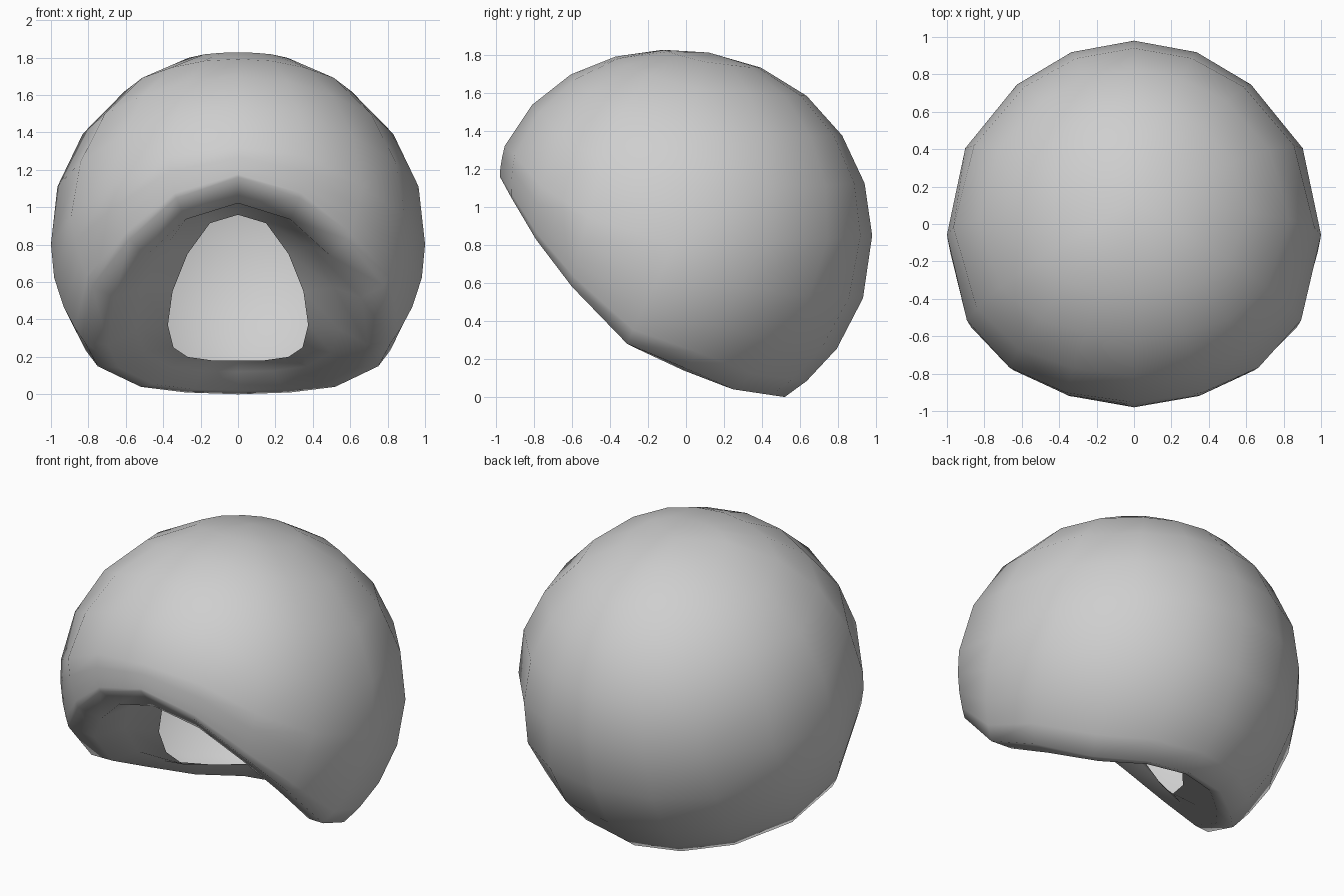
import bpy, bmesh
from mathutils import Vector

if "Cube" in bpy.data.objects:
    bpy.data.objects.remove(bpy.data.objects["Cube"])

CENTRE = Vector((0, 0, 0.85))
POLE = Vector((0, 0.12, 0.99)).normalized()
BULGE = Vector((0, -0.8, 0.6))

# right halves of the rim, inner opening and widest band, front to back
rim = [(0, -.98, 1.16), (.33, -.92, 1.05), (.58, -.79, .83), (.78, -.60, .58), (.82, -.31, .28),
       (.75, 0, .15), (.52, .25, .04), (.28, .45, .01), (0, .52, 0)]
hole = [(0, -.55, .96), (.15, -.49, .915), (.27, -.38, .75), (.35, -.30, .55), (.375, -.19, .37),
        (.345, -.06, .25), (.27, .12, .20), (.13, .28, .18), (0, .33, .18)]
band = [(0, -.95, 1.33), (.36, -.90, 1.28), (.66, -.77, 1.12), (.89, -.52, .95), (1, -.06, .80),
        (.90, .41, .82), (.62, .75, .83), (.33, .92, .85), (0, .98, .85)]


def full_ring(half):
    """Mirror a half outline across x = 0 into a closed ring."""
    pts = [Vector(p) for p in half]
    return pts + [Vector((-p.x, p.y, p.z)) for p in pts[-2:0:-1]]


def dome(d):
    """Offset from the centre to the rounded dome, fuller at the upper front."""
    r = 1 + 0.085 * max(0, d.dot(BULGE)) ** 4
    return Vector((d.x, d.y * .985, d.z * .965)) * r


def between(a, b, t):
    """Offset on the dome between offsets a and b, keeping their heights above it."""
    da, db = a.normalized(), b.normalized()
    ka, kb = a.length / dome(da).length, b.length / dome(db).length
    return dome(da.slerp(db, t)) * (ka + (kb - ka) * t)


rim_pts, hole_pts, band_pts = full_ring(rim), full_ring(hole), full_ring(band)
apex = dome(POLE)

# rings: opening, underside, rounded lip, rim, then the dome up to its pole
rings = [hole_pts]
rings.append([h.lerp(r, .38) + Vector((0, 0, .01)) for h, r in zip(hole_pts, rim_pts)])
rings.append([h.lerp(r, .72) - Vector((0, 0, .03 + .045 * r.z)) for h, r in zip(hole_pts, rim_pts)])
rings.append(rim_pts)
for t in (.13, .36, .66, 1):
    rings.append([CENTRE + between(r - CENTRE, b - CENTRE, t) for r, b in zip(rim_pts, band_pts)])
for t in (.2, .4, .6, .8):
    rings.append([CENTRE + between(b - CENTRE, apex, t) for b in band_pts])

bm = bmesh.new()
rows = [[bm.verts.new(p) for p in ring] for ring in rings]
n = len(rim_pts)
for low, high in zip(rows, rows[1:]):
    for i in range(n):
        j = (i + 1) % n
        bm.faces.new((low[i], low[j], high[j], high[i]))
top = bm.verts.new(CENTRE + apex)
for i in range(n):
    bm.faces.new((rows[-1][i], rows[-1][(i + 1) % n], top))
for f in bm.faces:
    f.smooth = True

mesh = bpy.data.meshes.new("hollow_dome")
bm.to_mesh(mesh)
bm.free()
shell = bpy.data.objects.new("hollow_dome", mesh)
bpy.context.collection.objects.link(shell)

grey = bpy.data.materials.new("light grey")
grey.diffuse_color = (0.62, 0.62, 0.62, 1)
grey.use_nodes = True
grey.node_tree.nodes["Principled BSDF"].inputs["Base Color"].default_value = grey.diffuse_color
mesh.materials.append(grey)
